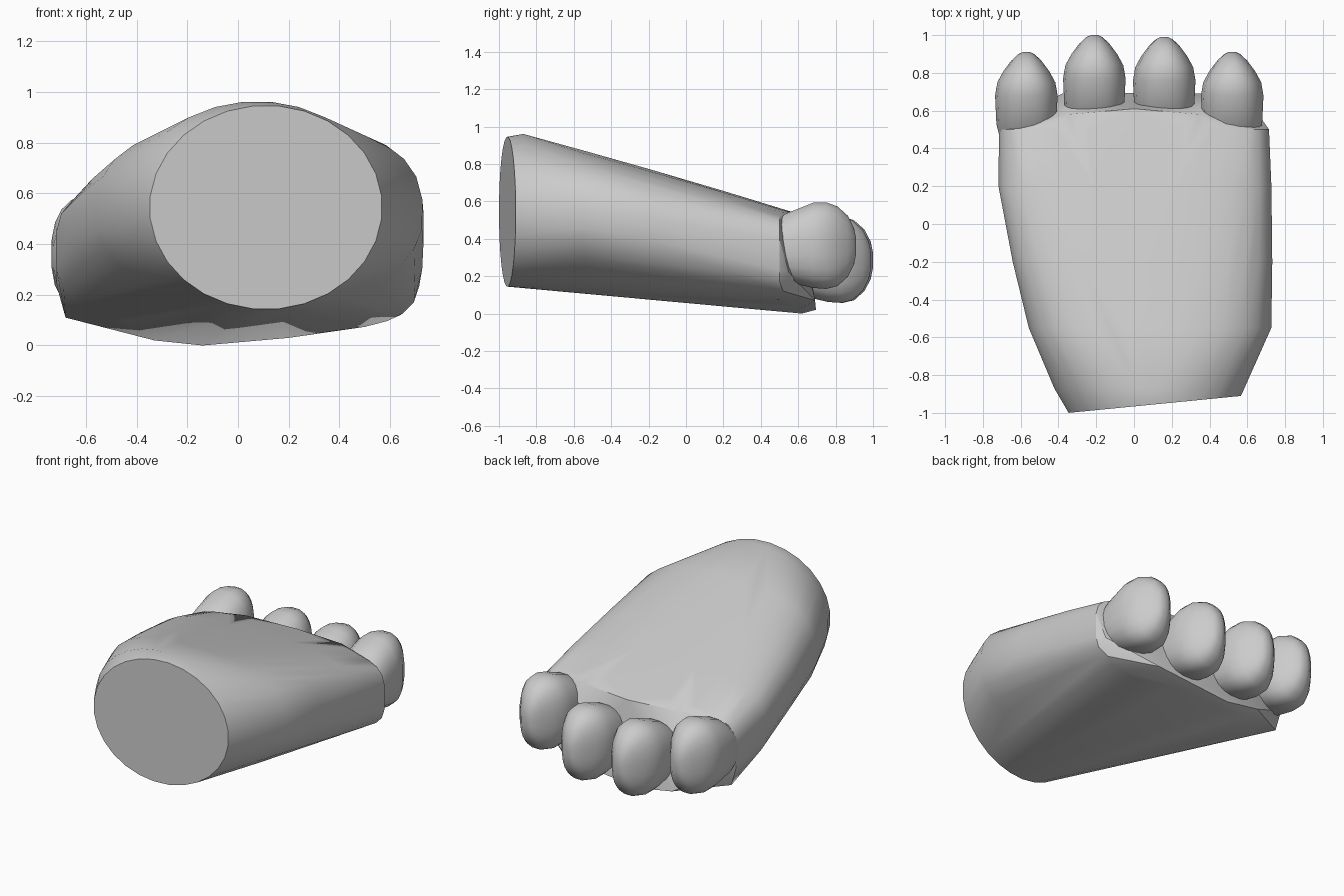
import bpy, bmesh, math

cube = bpy.data.objects.get("Cube")
if cube:
    bpy.data.objects.remove(cube, do_unlink=True)

grey = bpy.data.materials.new("plain grey")
grey.use_nodes = True
COLOUR = (0.6, 0.6, 0.6, 1)
grey.diffuse_color = COLOUR
grey.node_tree.nodes["Principled BSDF"].inputs["Base Color"].default_value = COLOUR


def ring(cx, rx, y, low, high, top, bottom, count=28, slant=0.0):
    """Rounded-box cross-section across the y axis, with its own top and bottom squareness."""
    points = []
    for i in range(count):
        a = 2 * math.pi * (i + 0.5) / count
        c, s = math.cos(a), math.sin(a)
        power = 2 / (top if s > 0 else bottom)
        x = rx * math.copysign(abs(c) ** power, c)
        z = (high - low) / 2 * math.copysign(abs(s) ** power, s)
        points.append((cx + x, y + slant * x, (low + high) / 2 + z))
    return points


def finish(bm, name, angle):
    bmesh.ops.recalc_face_normals(bm, faces=bm.faces)
    mesh = bpy.data.meshes.new(name)
    bm.to_mesh(mesh)
    bm.free()
    mesh.materials.append(grey)
    obj = bpy.data.objects.new(name, mesh)
    bpy.context.collection.objects.link(obj)
    bpy.ops.object.select_all(action="DESELECT")
    obj.select_set(True)
    bpy.context.view_layer.objects.active = obj
    bpy.ops.object.shade_smooth_by_angle(angle=math.radians(angle))


# Foot body: hull around cross-sections from the slanted ankle cut to the toes
sections = [
    ring(0.11, 0.459, -0.955, 0.142, 0.947, 2, 2, slant=0.098),
    ring(0.075, 0.5, -0.87, 0.15, 0.963, 2, 2),
    ring(0.085, 0.645, -0.55, 0.13, 0.874, 2.7, 2),
    ring(0.045, 0.69, -0.2, 0.1, 0.775, 3, 2.1),
    ring(0.005, 0.725, 0.2, 0.06, 0.657, 3.6, 2.6),
    ring(0, 0.717, 0.5, 0.05, 0.565, 4, 3.5),
]
# Curved top rim above the toes, back corners, and the sole edge with its lip
rim = [(-0.35, 0.58, 0.536), (0, 0.61, 0.53), (0.35, 0.58, 0.536),
       (-0.68, 0.55, 0.22), (0.68, 0.55, 0.22)]
sole = [(-0.68, 0.5, 0.11), (-0.33, 0.62, 0.02), (-0.14, 0.62, 0),
        (0.2, 0.62, 0.03), (0.64, 0.52, 0.12),
        (-0.38, 0.69, 0.06), (-0.14, 0.695, 0.02), (0.38, 0.69, 0.07)]
bm = bmesh.new()
for p in sum(sections, []) + rim + sole:
    bm.verts.new(p)
bmesh.ops.convex_hull(bm, input=bm.verts)
loose = [v for v in bm.verts if not v.link_faces]
bmesh.ops.delete(bm, geom=loose, context="VERTS")
finish(bm, "foot_body", 25)

# Toes: lofted sections as (distance behind tip, half width, low, high)
TOE = [(0.46, 0.14, 0.22, 0.47), (0.38, 0.16, 0.17, 0.535),
       (0.23, 0.167, 0.135, 0.595), (0.16, 0.155, 0.13, 0.597),
       (0.10, 0.122, 0.145, 0.575), (0.045, 0.08, 0.195, 0.525),
       (0.012, 0.045, 0.26, 0.46), (0, 0.02, 0.32, 0.4)]


def toe(name, x, tip, drop):
    bm = bmesh.new()
    loops = [[bm.verts.new(p) for p in
              ring(x, w, tip - d, lo - drop, hi - drop, 2.4, 2.6, count=20)]
             for d, w, lo, hi in TOE]
    for a, b in zip(loops, loops[1:]):
        for i in range(len(a)):
            j = (i + 1) % len(a)
            bm.faces.new((a[i], a[j], b[j], b[i]))
    bm.faces.new(loops[0])
    bm.faces.new(loops[-1])
    finish(bm, name, 50)


toe("outer_right_toe", -0.57, 0.91, 0)
toe("inner_right_toe", -0.21, 1.0, 0.075)
toe("inner_left_toe", 0.16, 0.99, 0.075)
toe("outer_left_toe", 0.52, 0.91, 0)
